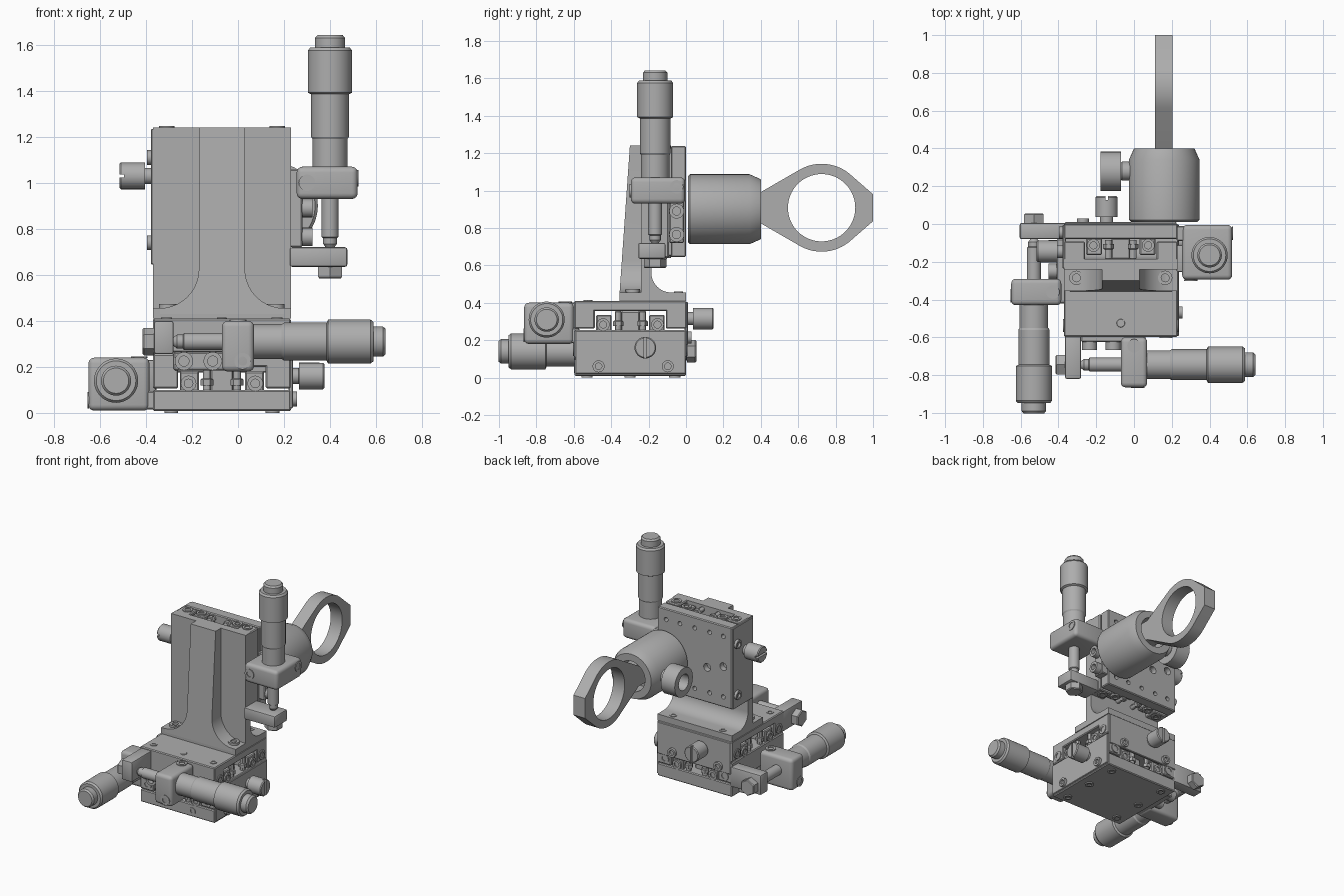
import bpy, bmesh, math
from mathutils import Matrix, Vector, geometry

cube = bpy.data.objects.get("Cube")
if cube:
    bpy.data.objects.remove(cube, do_unlink=True)

GREY = (0.42, 0.42, 0.42, 1)
metal = bpy.data.materials.new("grey_metal")
metal.use_nodes = True
metal.diffuse_color = GREY
metal.node_tree.nodes["Principled BSDF"].inputs["Base Color"].default_value = GREY

WORLD = Matrix.Identity(4)
X, Y, Z = Vector((1, 0, 0)), Vector((0, 1, 0)), Vector((0, 0, 1))
MID = -0.07   # centre line of the slides
made = []


def frame(origin, x, y, z):
    m = Matrix((x, y, z)).transposed().to_4x4()
    m.translation = origin
    return m


def finish(name, bm, m):
    bmesh.ops.recalc_face_normals(bm, faces=bm.faces)
    bm.transform(m)
    me = bpy.data.meshes.new(name)
    bm.to_mesh(me)
    bm.free()
    me.materials.append(metal)
    ob = bpy.data.objects.new(name, me)
    bpy.context.collection.objects.link(ob)
    made.append(ob)
    return ob


def box(name, lo, hi, m=WORLD, bevel=0.006, segs=1):
    lo, hi = Vector(lo), Vector(hi)
    bm = bmesh.new()
    bmesh.ops.create_cube(bm, size=1)
    for v in bm.verts:
        v.co = Vector([a + (b - a) * (c + 0.5) for a, b, c in zip(lo, hi, v.co)])
    if bevel:
        bmesh.ops.bevel(bm, geom=bm.edges[:], offset=bevel, segments=segs,
                        profile=0.5, affect='EDGES')
    return finish(name, bm, m)


def lathe(name, prof, at, axis=Z, m=WORLD, steps=40):
    """Revolve (radius, height) points about an axis through a point."""
    bm = bmesh.new()
    vs = [bm.verts.new((r, 0, h)) for r, h in prof]
    es = [bm.edges.new(p) for p in zip(vs, vs[1:])]
    bmesh.ops.spin(bm, geom=vs + es, cent=(0, 0, 0), axis=Z, dvec=(0, 0, 0),
                   angle=math.tau, steps=steps)
    bmesh.ops.remove_doubles(bm, verts=bm.verts, dist=1e-5)
    turn = Z.rotation_difference(Vector(axis)).to_matrix().to_4x4()
    return finish(name, bm, m @ Matrix.Translation(at) @ turn)


def rod(name, r, h, at, axis=Z, m=WORLD, steps=32):
    c = min(0.006, r * 0.2, h * 0.3)
    return lathe(name, [(0, 0), (r, 0), (r, h - c), (r - c, h), (0, h)], at, axis, m, steps)


def screw(name, r, h, at, axis, m=WORLD):
    lathe(name, [(0, 0), (r, 0), (r, h), (r * .55, h), (r * .55, h * .3), (0, h * .3)],
          at, axis, m, 20)


def prism(name, pts, place, depth):
    """Extrude a 2D outline; place(u, v, t) gives the point at t = 0 or 1."""
    bm = bmesh.new()
    rings = [[bm.verts.new(place(u, v, t)) for u, v in pts] for t in depth]
    for r in rings:
        bm.faces.new(r)
    n = len(pts)
    for i in range(n):
        j = (i + 1) % n
        bm.faces.new((rings[0][i], rings[0][j], rings[1][j], rings[1][i]))
    return finish(name, bm, WORLD)


def arc(cx, cy, r, a, b, n=10):
    return [(cx + r * math.cos(math.radians(a + (b - a) * i / n)),
             cy + r * math.sin(math.radians(a + (b - a) * i / n))) for i in range(n + 1)]


def cut(ob, cutter):
    mod = ob.modifiers.new("cut", 'BOOLEAN')
    mod.object, mod.solver = cutter, 'EXACT'
    bpy.context.view_layer.objects.active = ob
    bpy.ops.object.modifier_apply(modifier="cut")
    made.remove(cutter)
    bpy.data.objects.remove(cutter, do_unlink=True)


# Roller slide: local x across, -y from base to carriage, z along the travel
def slide(name, m, knob_z):
    box(name + "_carriage_plate", (-.3, -.155, -.3), (.3, -.1, .3), m)
    box(name + "_centre_block", (-.05, -.1, -.22), (.05, .01, .22), m)
    for s in (-1, 1):
        box(name + "_carriage_leg", sorted_x(s * .19, s * .3, -.12, -.3)[0],
            sorted_x(s * .19, s * .3, -.007, .3)[1], m)
        box(name + "_inner_rail", sorted_x(s * .1, s * .183, -.08, -.29)[0],
            sorted_x(s * .1, s * .183, .01, .29)[1], m)
        for e in (-1, 1):
            screw(name + "_leg_screw", .034, .008, (s * .24, -.05, e * .298), Z * e, m)
            screw(name + "_rail_screw", .034, .012, (s * .145, -.028, e * .288), Z * e, m)
            rod(name + "_preload_post", .018, .1, (s * .065, 0, e * .27), -Y, m, 12)
            rod(name + "_preload_nut", .028, .03, (s * .065, -.02, e * .27), -Y, m, 6)
    # Lock plate and thumbscrew
    box(name + "_lock_plate", (-.308, -.15, -.295), (-.29, .08, .295), m, .004)
    for z in (-.2, .17):
        screw(name + "_plate_screw", .032, .02, (-.306, .04, z), -X, m)
    rod(name + "_lock_stem", .035, .04, (-.3, -.06, knob_z), -X, m)
    knob = rod(name + "_lock_knob", .058, .11, (-.335, -.06, knob_z), -X, m)
    cut(knob, box("slot_cutter", (-.46, -.15, knob_z - .007), (-.425, .05, knob_z + .007), m, 0))


def sorted_x(a, b, y, z):
    return (min(a, b), y, z), (max(a, b), y, z)


# Micrometer: local x away from the slide, y towards its base, z along the spindle
def micrometer(name, m, lo, hi):
    box(name + "_clamp", (-.145, lo, -.07), (.12, hi, .07), m, .025, 4)
    lathe(name + "_barrel", [(0, .06), (.076, .06), (.076, .19), (.082, .2), (.082, .385),
          (.096, .392), (.096, .575), (.086, .588), (.065, .588), (.065, .63),
          (.055, .642), (0, .642)], (0, 0, 0), Z, m, 48)
    lathe(name + "_spindle", [(0, -.285), (.016, -.285), (.03, -.265), (.03, -.24),
          (.037, -.235), (.037, -.06), (0, -.06)], (0, 0, 0), Z, m)
    # Stop arm with its hexagon nut
    box(name + "_stop_arm", (-.175, max(lo, -.09), -.365), (.075, .055, -.28), m, .01, 2)
    rod(name + "_stop_nut", .06, .05, (0, 0, -.365), -Z, m, 6)
    # Mounting strip and screws
    box(name + "_mount_strip", (-.175, hi - .085, -.28), (-.12, hi - .005, .06), m)
    for z in (-.11, -.235):
        screw(name + "_mount_screw", .04, .045, (-.122, hi - .045, z), X, m)
    screw(name + "_clamp_screw", .036, .006, (.118, hi - .045, .02), X, m)
    screw(name + "_pinch_screw", .036, .008, (-.1, lo + .002, 0), -Y, m)


# Three stacked axes
slide("lower_slide", frame((MID, -.2975, .1), -X, -Z, -Y), -.08)
slide("middle_slide", frame((MID, -.2975, .255), -Y, -Z, X), -.075)
slide("upright_slide", frame((MID, -.085, .94), X, Y, Z), .09)
micrometer("lower_micrometer", frame((-.53, -.36, .14), -X, -Z, -Y), -.1, .13)
micrometer("middle_micrometer", frame((0, -.745, .31), -Y, -Z, X), -.09, .13)
micrometer("upright_micrometer", frame((.4, -.165, 1), X, Y, Z), -.13, .16)

# Base plate with underside and front screws
box("base_plate", (MID - .3, -.595, .008), (MID + .3, 0, .1))
for x in (MID - .22, MID + .22):
    for y in (-.53, -.3, -.06):
        screw("base_screw", .03, .01, (x, y, .01), -Z)
for x in (MID - .12, MID + .12):
    screw("base_front_screw", .025, .006, (x, -.593, .05), -Y)

# Upright face plate with drilled holes
face = box("face_plate", (MID - .3, -.08, .645), (MID + .3, 0, 1.238))
for x in (-.23, -.12, 0, .12, .23):
    for z in (.72, 1.16):
        cut(face, rod("hole_cutter", .016, .06, (MID + x, -.04, z), Y, WORLD, 16))
for x, z in ((-.1, .9), (-.23, .94)):
    cut(face, rod("hole_cutter", .028, .06, (MID + x, -.04, z), Y, WORLD, 20))

# Angle bracket: wall and foot with an inner fillet
profile = [(0, .41), (-.355, .41), (-.355, .455), (-.24, .455), (-.24, 1.24), (-.185, 1.24)]
profile += arc(-.08, .56, .105, 180, 270) + [(0, .455)]
prism("bracket_wall_and_foot", profile, lambda u, v, t: (t, u, v), (MID - .3, MID + .3))

# Sloping centre rib that flares into the foot
half = [(.1, 1.24)] + arc(.27, .625, .17, 180, 270)
rib = half + [(.27, .43)] + [(-x, z) for x, z in reversed(half + [(.27, .43)])]
prism("bracket_rib", rib,
      lambda u, v, t: (MID + u, -.2 - t * (.155 - .055 * (v - .455) / .785), v), (0, 1))
for s in (-1, 1):
    screw("foot_bolt", .038, .02, (MID + s * .235, -.285, .453), Z)
    screw("top_plate_screw", .024, .006, (MID + s * .24, -.525, .408), Z)
    screw("foot_rear_screw", .024, .006, (MID + s * .2, -.04, .453), Z)
rod("top_plate_pin", .022, .005, (MID, -.525, .409))

# Round holder body with a hollow rear end
LENS_X, LENS_Z = .16, .9
lathe("holder_body", [(0, 0), (.175, 0), (.187, .012), (.187, .33), (.16, .39), (.11, .39),
      (.11, .28), (0, .28)], (LENS_X, .01, LENS_Z), Y, WORLD, 64)
rod("holder_screw_stem", .05, .07, (0, .28, LENS_Z), -X)
screw("holder_thumbscrew", .105, .11, (-.068, .28, LENS_Z), -X)

# Ring mount: a rounded plate with tapering ends and a round opening
RY, RZ = .725, .908
pts = arc(RY, RZ, .235, 0, 360, 64)[:-1]
pts += [(y, RZ + s * h) for y, h in ((.39, .078), (1, .072)) for s in (-1, 1)]
outline = [pts[i] for i in geometry.convex_hull_2d([Vector(p) for p in pts])]
ring = prism("ring_mount", outline, lambda u, v, t: (t, u, v), (.112, .205))
cut(ring, rod("ring_cutter", .18, .4, (-.05, RY, RZ), X, WORLD, 64))
box("ring_stem", (.112, .28, RZ - .075), (.205, .42, RZ + .075), WORLD, 0)
screw("ring_end_screw", .03, .004, (.158, .996, RZ), Y)

# Smooth the round parts, keep the edges crisp
bpy.ops.object.select_all(action='DESELECT')
for ob in made:
    ob.select_set(True)
bpy.context.view_layer.objects.active = made[0]
bpy.ops.object.shade_smooth_by_angle(angle=math.radians(30))
